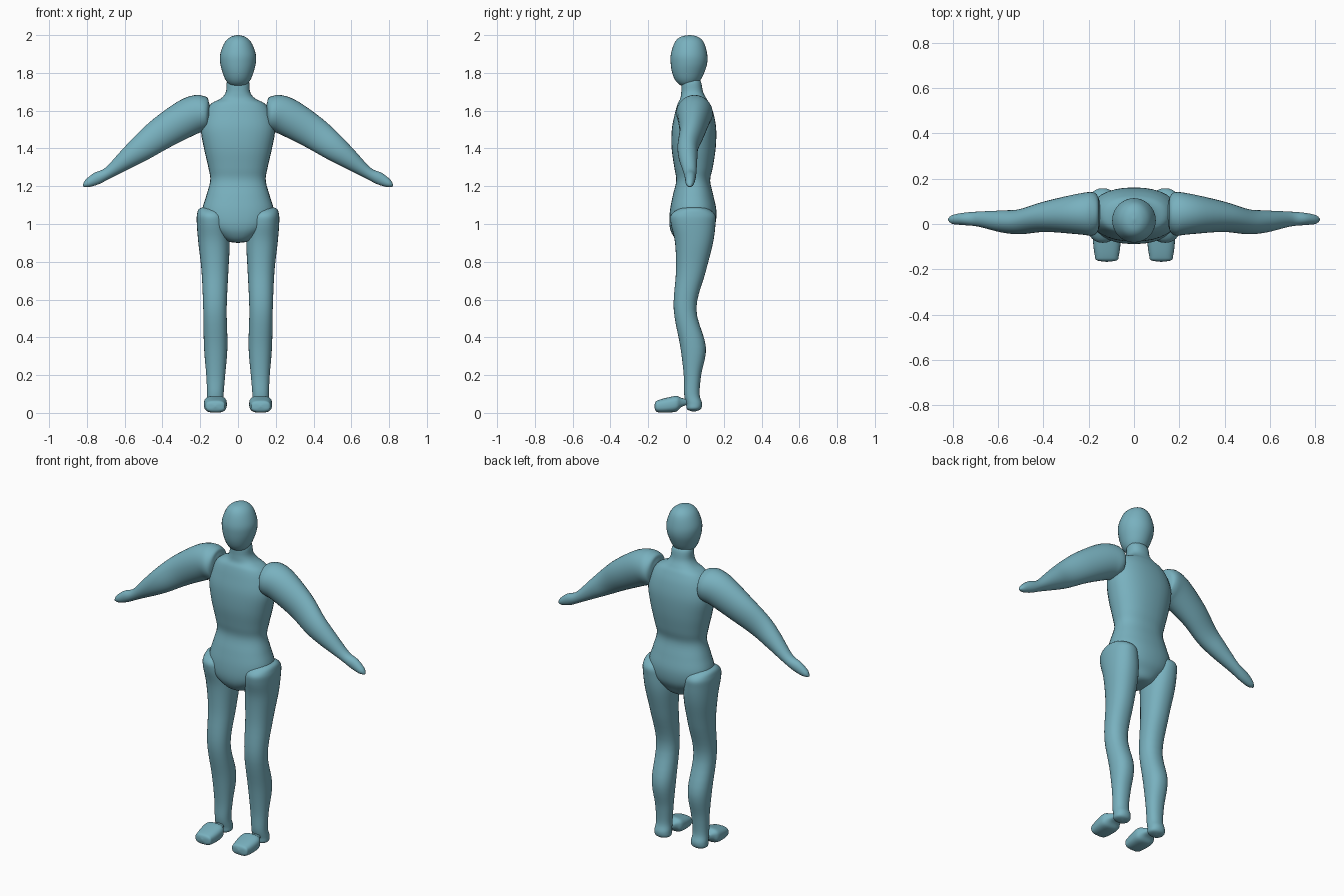
import bpy
import bmesh
from math import cos, sin, tau
from mathutils import Vector

default_cube = bpy.data.objects.get("Cube")
if default_cube:
    bpy.data.objects.remove(default_cube)

SEGMENTS = 32
STEPS = 5

skin = bpy.data.materials.new("muted_teal")
skin.use_nodes = True
skin.diffuse_color = (0.19, 0.44, 0.52, 1)
skin.node_tree.nodes["Principled BSDF"].inputs["Base Color"].default_value = skin.diffuse_color


def spline(rows):
    """Smooth the section table with a Catmull-Rom curve."""
    rows = [Vector(r) for r in rows]
    ends = [rows[0]] + rows + [rows[-1]]
    out = []
    for a, b, c, d in zip(ends, ends[1:], ends[2:], ends[3:]):
        for k in range(STEPS):
            t = k / STEPS
            out.append(b + (c - a) * (t / 2)
                       + (a * 2 - b * 5 + c * 4 - d) * (t * t / 2)
                       + (b * 3 - a - c * 3 + d) * (t ** 3 / 2))
    return out + [rows[-1]]


def power_curve(value, power):
    return abs(value) ** (2 / power) * (1 if value >= 0 else -1)


def loft(name, rows, section, power=2.0, mirrored=False):
    """Skin a closed body over superellipse sections."""
    rows = spline(rows)
    bm = bmesh.new()
    rings = []
    for i, row in enumerate(rows):
        tangent = rows[min(i + 1, len(rows) - 1)] - rows[max(i - 1, 0)]
        centre, u, v = section(row, tangent)
        ring = []
        for s in range(SEGMENTS):
            a = tau * s / SEGMENTS
            ring.append(bm.verts.new(centre + u * power_curve(cos(a), power)
                                     + v * power_curve(sin(a), power)))
        rings.append(ring)
    for low, high in zip(rings, rings[1:]):
        for s in range(SEGMENTS):
            n = (s + 1) % SEGMENTS
            bm.faces.new((low[s], low[n], high[n], high[s]))
    bm.faces.new(rings[0])
    bm.faces.new(rings[-1])
    bmesh.ops.recalc_face_normals(bm, faces=bm.faces)
    for face in bm.faces:
        face.smooth = True
    mesh = bpy.data.meshes.new(name)
    bm.to_mesh(mesh)
    bm.free()
    mesh.materials.append(skin)
    obj = bpy.data.objects.new(name, mesh)
    bpy.context.collection.objects.link(obj)
    if mirrored:
        obj.modifiers.new("mirror", "MIRROR").use_mirror_merge = False
    return obj


def upright(row, tangent):
    """Level section: height, half width, front, back."""
    z, half, front, back = row
    return (Vector((0, (front + back) / 2, z)), Vector((half, 0, 0)),
            Vector((0, (back - front) / 2, 0)))


def level_limb(row, tangent):
    """Level section with its own sideways centre."""
    centre, u, v = upright(row[1:], tangent)
    centre.x = row[0]
    return centre, u, v


def tilted_limb(row, tangent):
    """Section square to a path in the front plane."""
    x, z, half, front, back = row
    across = Vector((-tangent[1], 0, tangent[0])).normalized()
    return (Vector((x, (front + back) / 2, z)), across * half,
            Vector((0, (back - front) / 2, 0)))


def foot_section(row, tangent):
    """Section facing forward: y, half width, bottom, top."""
    y, half, bottom, top = row
    return (Vector((0.12, y, (bottom + top) / 2)), Vector((half, 0, 0)),
            Vector((0, 0, (top - bottom) / 2)))


# Head
loft("head", [
    (2.0, .003, .015, .025), (1.99, .04, -.03, .065), (1.96, .071, -.06, .095),
    (1.9, .094, -.08, .112), (1.85, .094, -.081, .112), (1.8, .081, -.073, .096),
    (1.76, .064, -.056, .075), (1.735, .04, -.03, .05), (1.73, .003, .0, .02),
], upright)

# Torso and neck
loft("torso", [
    (1.77, .003, .02, .03), (1.76, .055, -.02, .075), (1.7, .064, -.025, .09),
    (1.665, .09, -.03, .108), (1.635, .145, -.045, .126), (1.58, .178, -.06, .147),
    (1.5, .196, -.075, .16), (1.4, .18, -.076, .157), (1.3, .157, -.062, .142),
    (1.23, .147, -.052, .128), (1.15, .168, -.07, .145), (1.07, .19, -.085, .161),
    (1.0, .175, -.088, .155), (.95, .12, -.075, .13), (.91, .06, -.04, .1),
    (.9, .004, .02, .04),
], upright, 2.3)

# Arms with hands
loft("arms", [
    (.15, 1.59, .01, .04, .06), (.155, 1.59, .065, -.02, .11),
    (.18, 1.588, .093, -.05, .14), (.25, 1.572, .1, -.045, .133),
    (.39, 1.49, .088, -.035, .1), (.5, 1.41, .072, -.045, .066),
    (.58, 1.35, .055, -.038, .06), (.685, 1.272, .031, -.012, .055),
    (.75, 1.24, .032, -.005, .05), (.8, 1.213, .02, .0, .04),
    (.82, 1.2, .003, .015, .025),
], tilted_limb, mirrored=True)

# Legs down to the heels
loft("legs", [
    (.14, 1.09, .004, .03, .05), (.14, 1.083, .062, -.03, .11),
    (.14, 1.05, .077, -.078, .153), (.135, 1.0, .083, -.08, .156),
    (.127, .9, .083, -.058, .143), (.122, .75, .071, -.053, .105),
    (.122, .55, .062, -.065, .055), (.118, .35, .062, -.03, .105),
    (.118, .2, .05, -.012, .08), (.12, .1, .044, -.01, .072),
    (.12, .05, .047, .0, .085), (.12, .02, .043, .005, .078),
    (.12, .008, .003, .03, .05),
], level_limb, 2.2, mirrored=True)

# Feet
loft("feet", [
    (.01, .02, .045, .07), (-.025, .042, .03, .08), (-.05, .059, .008, .09),
    (-.09, .06, .002, .083), (-.14, .053, .002, .07), (-.16, .045, .01, .06),
    (-.167, .004, .03, .04),
], foot_section, 2.8, mirrored=True)
